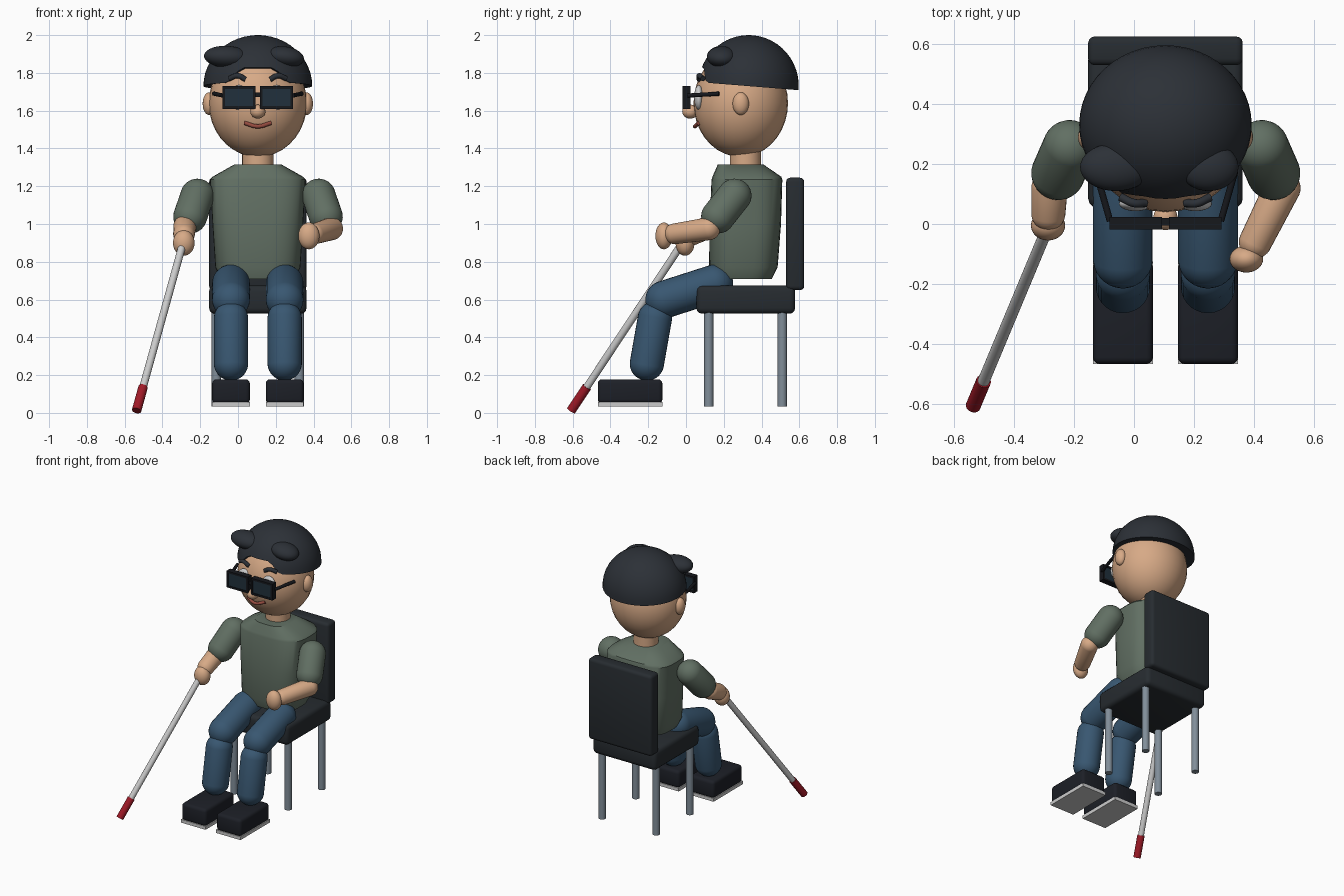
import bpy, bmesh, math
from mathutils import Vector, Matrix

if "Cube" in bpy.data.objects:
    bpy.data.objects.remove(bpy.data.objects["Cube"])

CX = 0.105  # the figure's own centre line


def mat(name, r, g, b):
    m = bpy.data.materials.new(name)
    m.diffuse_color = (r, g, b, 1)
    m.use_nodes = True
    m.node_tree.nodes["Principled BSDF"].inputs["Base Color"].default_value = m.diffuse_color
    return m


SKIN = mat("skin", 0.68, 0.40, 0.24)
HAIR = mat("hair", 0.025, 0.03, 0.038)
SHIRT = mat("shirt", 0.12, 0.16, 0.125)
JEANS = mat("denim", 0.04, 0.095, 0.165)
SHOE = mat("shoe_black", 0.012, 0.014, 0.02)
CHAIR = mat("seat_dark", 0.02, 0.025, 0.03)
METAL = mat("metal", 0.22, 0.27, 0.32)
PALE = mat("pale_grey", 0.6, 0.6, 0.6)
RED = mat("red", 0.35, 0.01, 0.02)
LIP = mat("lip", 0.3, 0.07, 0.05)
BLACK = mat("frame_black", 0.008, 0.009, 0.012)
LENS = mat("lens", 0.015, 0.03, 0.045)
WHITE = mat("white", 0.8, 0.8, 0.8)


def finish(name, bm, m, angle=40):
    bmesh.ops.recalc_face_normals(bm, faces=bm.faces)
    me = bpy.data.meshes.new(name)
    bm.to_mesh(me)
    bm.free()
    ob = bpy.data.objects.new(name, me)
    bpy.context.collection.objects.link(ob)
    me.materials.append(m)
    bpy.ops.object.select_all(action='DESELECT')
    ob.select_set(True)
    bpy.context.view_layer.objects.active = ob
    bpy.ops.object.shade_smooth_by_angle(angle=math.radians(angle))
    return ob


def box(name, lo, hi, m, bevel=0.0):
    bm = bmesh.new()
    lo, hi = Vector(lo), Vector(hi)
    bmesh.ops.create_cube(bm, size=1, matrix=Matrix.Translation((lo + hi) / 2) @ Matrix.Diagonal((*(hi - lo), 1)))
    if bevel:
        bmesh.ops.bevel(bm, geom=bm.edges[:], offset=bevel, segments=3, profile=0.5, affect='EDGES')
    return finish(name, bm, m)


def ball(name, c, r, m, tilt=0.0):
    bm = bmesh.new()
    M = Matrix.Translation(c) @ Matrix.Rotation(tilt, 4, 'Y') @ Matrix.Diagonal((*r, 1))
    bmesh.ops.create_uvsphere(bm, u_segments=32, v_segments=18, radius=1, matrix=M)
    return finish(name, bm, m)


def along(a, b):
    a, b = Vector(a), Vector(b)
    return Matrix.Translation(a) @ (b - a).to_track_quat('Z', 'Y').to_matrix().to_4x4(), (b - a).length


def rod(name, a, b, r, m):
    M, length = along(a, b)
    bm = bmesh.new()
    bmesh.ops.create_cone(bm, cap_ends=True, segments=24, radius1=r, radius2=r, depth=length,
                          matrix=M @ Matrix.Translation((0, 0, length / 2)))
    return finish(name, bm, m)


def capsule(name, a, b, r, m, r2=None):
    M, length = along(a, b)
    bm = bmesh.new()
    bmesh.ops.create_uvsphere(bm, u_segments=28, v_segments=17, radius=1)
    for v in bm.verts:
        top = v.co.z > 0
        v.co *= (r2 or r) if top else r
        v.co.z += length if top else 0
    bm.transform(M)
    return finish(name, bm, m)


def tube(name, pts, r, m):
    cu = bpy.data.curves.new(name, 'CURVE')
    cu.dimensions = '3D'
    cu.bevel_depth = r
    cu.use_fill_caps = True
    sp = cu.splines.new('BEZIER')
    sp.bezier_points.add(len(pts) - 1)
    for p, co in zip(sp.bezier_points, pts):
        p.co = co
        p.handle_left_type = p.handle_right_type = 'AUTO'
    cu.materials.append(m)
    ob = bpy.data.objects.new(name, cu)
    bpy.context.collection.objects.link(ob)
    return ob


# Chair
box("seat", (-0.153, 0.055, 0.525), (0.363, 0.578, 0.675), CHAIR, 0.03)
box("backrest", (-0.153, 0.53, 0.65), (0.363, 0.626, 1.245), CHAIR, 0.022)
for x in (-0.115, 0.325):
    for y, n in ((0.12, "front"), (0.51, "back")):
        rod(n + "_chair_leg", (x, y, 0.033), (x, y, 0.55), 0.025, METAL)

# Torso: stacked rounded-rectangle rings (z, half width, y front, y back)
rings = [(0.71, 0.195, 0.14, 0.455), (0.77, 0.225, 0.122, 0.485), (1.0, 0.24, 0.125, 0.503),
         (1.235, 0.253, 0.135, 0.51), (1.25, 0.24, 0.14, 0.505), (1.315, 0.125, 0.168, 0.41)]
bm = bmesh.new()
loops = []
N = 40
for z, hw, y0, y1 in rings:
    loop = []
    for i in range(N):
        t = 2 * math.pi * i / N
        c, s = math.cos(t), math.sin(t)
        loop.append(bm.verts.new((CX + hw * math.copysign(abs(c) ** 0.65, c),
                                  (y0 + y1) / 2 + (y1 - y0) / 2 * math.copysign(abs(s) ** 0.65, s), z)))
    loops.append(loop)
for p, q in zip(loops, loops[1:]):
    for i in range(N):
        bm.faces.new((p[i], p[(i + 1) % N], q[(i + 1) % N], q[i]))
bm.faces.new(loops[0])
bm.faces.new(loops[-1])
finish("torso", bm, SHIRT, 35)
rod("neck", (CX, 0.315, 1.27), (CX, 0.315, 1.45), 0.083, SKIN)

# Legs and shoes
for s, n in ((-1, "right"), (1, "left")):
    x = CX + s * 0.142
    capsule(n + "_thigh", (x, 0.15, 0.685), (x, -0.115, 0.6), 0.1, JEANS)
    capsule(n + "_shin", (x, -0.165, 0.5), (x, -0.207, 0.262), 0.091, JEANS)
    box(n + "_shoe", (x - 0.1, -0.467, 0.05), (x + 0.1, -0.125, 0.178), SHOE, 0.022)
    box(n + "_sole", (x - 0.1, -0.467, 0.033), (x + 0.1, -0.125, 0.057), PALE)

# Arms
capsule("left_sleeve", (0.427, 0.257, 1.15), (0.465, 0.17, 1.04), 0.09, SHIRT)
capsule("left_forearm", (0.495, 0.12, 0.975), (0.405, -0.06, 0.948), 0.061, SKIN, 0.055)
ball("left_hand", (0.375, -0.117, 0.937), (0.056, 0.045, 0.071), SKIN)
capsule("right_sleeve", (-0.215, 0.257, 1.15), (-0.253, 0.17, 1.04), 0.09, SHIRT)
capsule("right_forearm", (-0.282, 0.12, 0.985), (-0.286, 0.035, 0.945), 0.061, SKIN, 0.057)
ball("right_hand", (-0.287, -0.005, 0.9), (0.057, 0.05, 0.068), SKIN)

# Cane
top, tip = Vector((-0.288, -0.012, 0.91)), Vector((-0.537, -0.608, 0.012))
joint = top.lerp(tip, 0.86)
rod("cane", top, joint, 0.02, PALE)
rod("cane_tip", joint, tip, 0.025, RED)

# Head
ball("head", (CX, 0.29, 1.64), (0.26, 0.25, 0.285), SKIN)
ball("nose", (CX, 0.022, 1.595), (0.04, 0.042, 0.037), SKIN)
tube("mouth", [(CX - 0.07, 0.068, 1.535), (CX, 0.048, 1.517), (CX + 0.07, 0.068, 1.535)], 0.011, LIP)

# Hair cap: dome with the rim arched up over the forehead
bm = bmesh.new()
M = Matrix.Translation((CX, 0.331, 1.73)) @ Matrix.Rotation(math.radians(-4.6), 4, 'X') \
    @ Matrix.Diagonal((0.288, 0.266, 0.27, 1))
center = bm.verts.new((0, 0, 0.1))
rows, segs = 12, 48
grid = []
for j in range(rows):
    row = []
    for i in range(segs):
        a = 2 * math.pi * i / segs
        front = max(0.0, min(1.0, (-math.sin(a) - 0.85) / 0.1))
        e0 = math.radians(17) * front
        e = e0 + (math.pi / 2 - e0) * j / rows
        row.append(bm.verts.new((math.cos(e) * math.cos(a), math.cos(e) * math.sin(a), math.sin(e))))
    grid.append(row)
pole = bm.verts.new((0, 0, 1))
for i in range(segs):
    k = (i + 1) % segs
    for p, q in zip(grid, grid[1:]):
        bm.faces.new((p[i], p[k], q[k], q[i]))
    bm.faces.new((grid[-1][i], grid[-1][k], pole))
    bm.faces.new((grid[0][k], grid[0][i], center))
bm.transform(M)
finish("hair_cap", bm, HAIR)
ball("hair_lock_right", (-0.06, 0.19, 1.885), (0.12, 0.08, 0.058), HAIR, 0.05)
ball("hair_lock_left", (0.25, 0.19, 1.885), (0.1, 0.08, 0.054), HAIR, 0.15)

# Paired face parts and glasses
for s, n in ((-1, "right"), (1, "left")):
    X = lambda d: CX + s * d
    ball(n + "_ear", (X(0.258), 0.29, 1.637), (0.034, 0.043, 0.06), SKIN)
    ball(n + "_eye", (X(0.1), 0.068, 1.67), (0.055, 0.025, 0.065), WHITE)
    tube(n + "_eyebrow", [(X(0.065), 0.07, 1.765), (X(0.105), 0.07, 1.785), (X(0.15), 0.09, 1.77)], 0.014, HAIR)
    x0, x1 = sorted((X(0.012), X(0.187)))
    box(n + "_lens", (x0 + 0.012, -0.014, 1.622), (x1 - 0.012, 0.02, 1.718), LENS)
    for z in (1.61, 1.716):
        box(n + "_rim_bar", (x0, -0.018, z), (x1, 0.024, z + 0.014), BLACK)
    for x in (x0, x1 - 0.014):
        box(n + "_rim_side", (x, -0.018, 1.61), (x + 0.014, 0.024, 1.73), BLACK)
    rod(n + "_temple", (X(0.185), 0.01, 1.68), (X(0.232), 0.175, 1.69), 0.011, BLACK)
box("glasses_bridge", (CX - 0.025, -0.005, 1.672), (CX + 0.025, 0.02, 1.696), BLACK)
